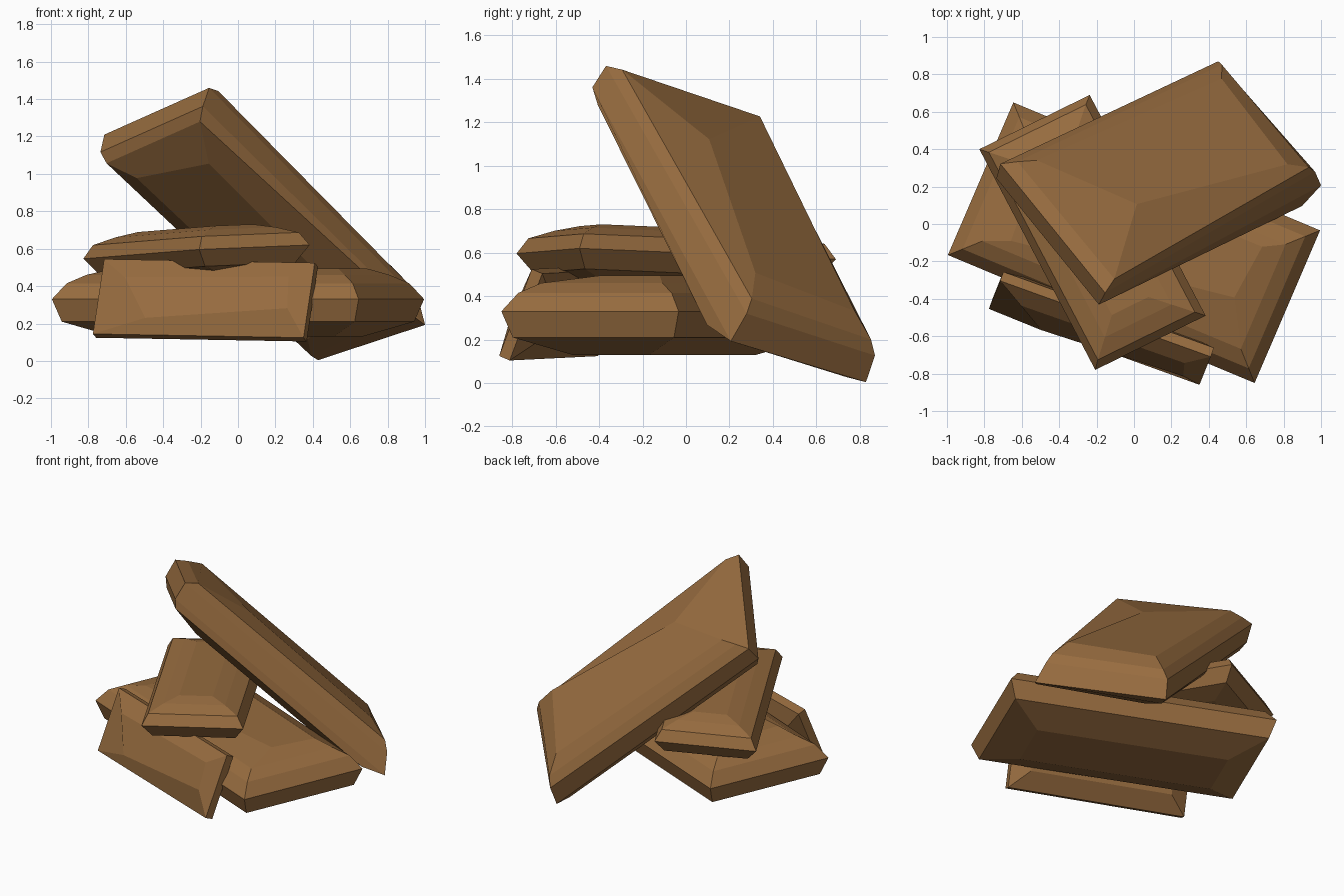
import bpy
import bmesh
from mathutils import Vector

if "Cube" in bpy.data.objects:
    bpy.data.objects.remove(bpy.data.objects["Cube"])

wood = bpy.data.materials.new("brown")
wood.diffuse_color = (0.31, 0.15, 0.05, 1)
wood.use_nodes = True
wood.node_tree.nodes["Principled BSDF"].inputs["Base Color"].default_value = wood.diffuse_color


def slab(name, centre, half_u, half_v, profile):
    """Chamfered slab: stacked rectangles, each (height, inset or four corner insets)."""
    c, U, V = Vector(centre), Vector(half_u), Vector(half_v)
    u, v = U.normalized(), V.normalized()
    n = u.cross(v).normalized()
    if n.z < 0:
        n = -n
    bm = bmesh.new()
    rings = []
    for h, inset in profile:
        corners = inset if isinstance(inset, list) else [(inset, inset)] * 4
        ring = []
        for (su, sv), (iu, iv) in zip([(-1, -1), (1, -1), (1, 1), (-1, 1)], corners):
            ring.append(bm.verts.new(c + u * su * (U.length - iu)
                                     + v * sv * (V.length - iv) + n * h))
        rings.append(ring)
    for a, b in zip(rings, rings[1:]):
        for i in range(4):
            j = (i + 1) % 4
            bm.faces.new((a[i], a[j], b[j], b[i]))
    bm.faces.new(rings[0])
    bm.faces.new(rings[-1])
    bmesh.ops.recalc_face_normals(bm, faces=bm.faces)
    mesh = bpy.data.meshes.new(name)
    bm.to_mesh(mesh)
    bm.free()
    mesh.materials.append(wood)
    obj = bpy.data.objects.new(name, mesh)
    bpy.context.collection.objects.link(obj)
    return obj


# wide slab lying at the bottom of the heap
slab("base_slab", (0, -0.10, 0.33), (0.82, -0.342, 0), (0.175, 0.408, 0),
     [(-0.2, 0.25), (-0.12, 0.04), (0, 0), (0.085, 0.06), (0.13, 0.14),
      (0.165, [(0.28, 0.2), (0.28, 0.38), (0.25, 0.2), (0.25, 0.2)])])

# small slab propped upright against the front
slab("front_slab", (-0.175, -0.56, 0.325), (0.563, -0.203, -0.01), (0.03, 0.075, 0.2),
     [(-0.09, 0.12), (-0.03, 0), (0.025, 0),
      (0.07, [(0.3, 0.08), (0.1, 0.15), (0.12, 0.1), (0.15, 0.12)])])

# medium slab resting on the base
slab("middle_slab", (-0.222, -0.045, 0.583), (0.31, -0.59, 0.025), (0.295, 0.145, 0.012),
     [(-0.12, 0.2), (-0.09, 0.06), (0, 0), (0.07, 0.04), (0.105, 0.13), (0.127, 0.22)])

# large slab leaning over the heap
slab("leaning_slab", (0.137, 0.23, 0.732), (0.595, 0.288, -0.56), (0.28, -0.345, 0.125),
     [(-0.16, [(0.2, 0.2), (0.2, 0.2), (0.3, 0.25), (0.3, 0.2)]),
      (-0.11, [(0.07, 0.05), (0.07, 0.05), (0.085, 0.02), (0.07, 0.05)]),
      (-0.06, [(0.02, 0.02), (0, 0), (-0.07, 0.06), (0.02, 0)]),
      (0.06, [(0, 0), (0.05, 0.015), (0.01, 0.1), (0, 0)]),
      (0.11, [(0.06, 0.05), (0.09, 0.06), (0.07, 0.12), (0.07, 0.03)]),
      (0.16, [(0.13, 0.11), (0.2, 0.15), (0.22, 0.17), (0.49, 0.34)])])
